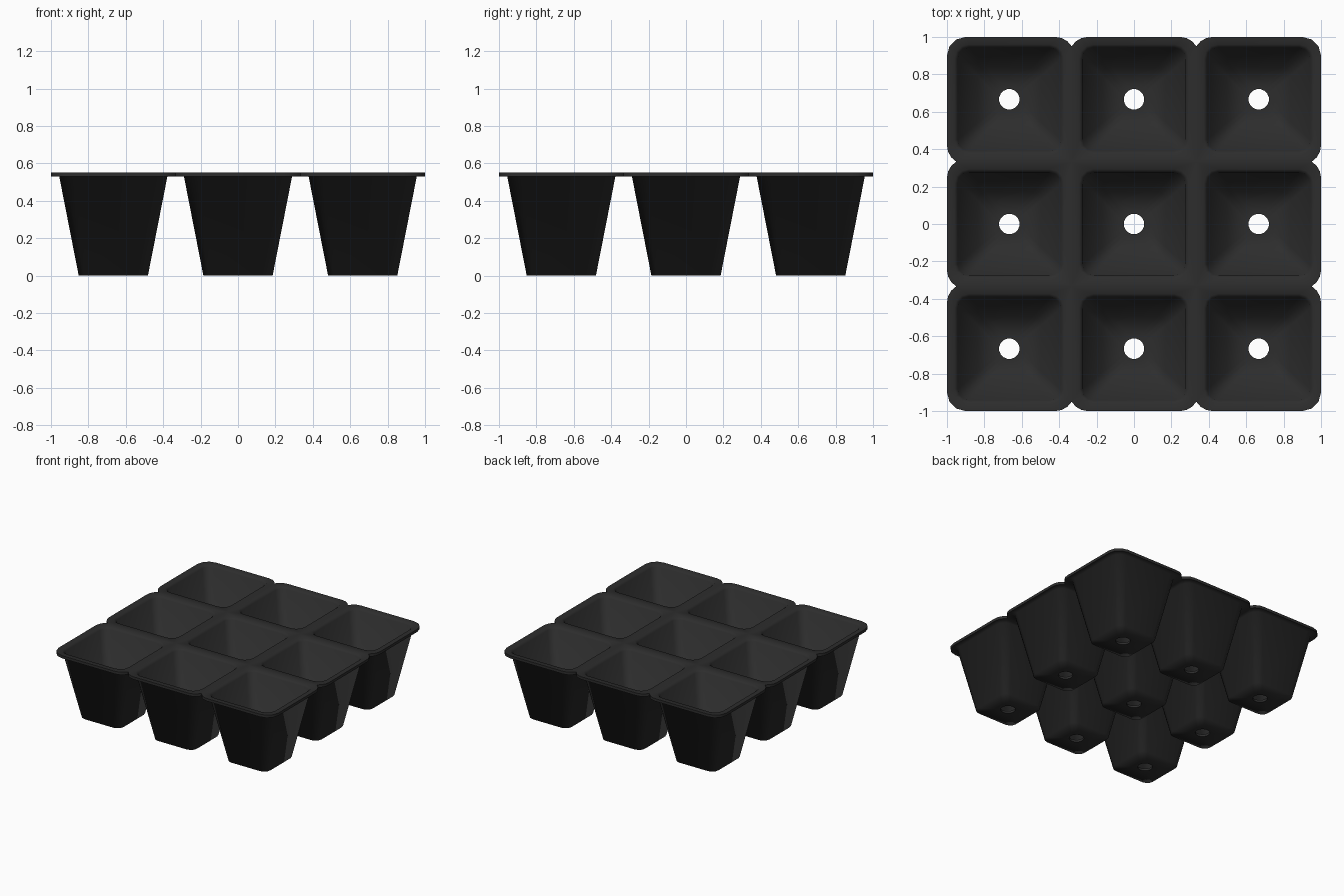
import bpy, bmesh
from math import sin, cos, radians

cube = bpy.data.objects.get("Cube")
if cube:
    bpy.data.objects.remove(cube, do_unlink=True)

H = 1 / 3          # half the cell pitch
R = 0.1            # rim corner radius
STEPS = 4          # points per corner
RIM_TOP, RIM_LOW = 0.552, 0.53
SIGNS = [(1, 1), (-1, 1), (-1, -1), (1, -1)]

plastic = bpy.data.materials.new("black plastic")
plastic.use_nodes = True
colour = (0.026, 0.026, 0.026, 1)
plastic.diffuse_color = colour
plastic.node_tree.nodes["Principled BSDF"].inputs["Base Color"].default_value = colour


def rounded_square(half, r):
    pts = []
    for q, (sx, sy) in enumerate(SIGNS):
        for k in range(STEPS):
            a = radians(90 * q + 90 * k / (STEPS - 1))
            pts.append((sx * (half - r) + r * cos(a), sy * (half - r) + r * sin(a)))
    return pts


def circle(r):
    n = 4 * STEPS
    step = 360 / n
    return [(r * cos(radians(step * (i + 0.5))), r * sin(radians(step * (i + 0.5))))
            for i in range(n)]


def rim_outline(col, row):
    """Cell outline: round at tray corners, notched between edge cells, square inside."""
    pts = []
    for q, (sx, sy) in enumerate(SIGNS):
        out_x, out_y = col == sx, row == sy
        corner = []
        for k in range(STEPS):
            t = k / (STEPS - 1)
            if out_x and out_y:
                a, cx, cy = 90 * t, H - R, H - R
            elif out_y:
                a, cx, cy = 30 + 60 * t, H - R * cos(radians(30)), H - R
            elif out_x:
                a, cx, cy = 60 * t, H - R, H - R * cos(radians(30))
            else:
                corner.append((sx * H, sy * H))
                continue
            corner.append((sx * (cx + R * cos(radians(a))), sy * (cy + R * sin(radians(a)))))
        pts += corner if q % 2 == 0 else corner[::-1]
    return pts


def edge_is_exposed(i, col, row):
    q, k = divmod(i, STEPS)
    sx, sy = SIGNS[q]
    if k < STEPS - 1:
        return col == sx or row == sy
    return [row == 1, col == -1, row == -1, col == 1][q]


bm = bmesh.new()


def add_ring(pts, z, ox, oy):
    return [bm.verts.new((x + ox, y + oy, z)) for x, y in pts]


def bridge(a, b, keep=lambda i: True):
    n = len(a)
    for i in range(n):
        if keep(i):
            j = (i + 1) % n
            bm.faces.new((a[i], a[j], b[j], b[i]))


# Nine tapered cells, each a closed shell from rim top, down the well, and back up
for col in (-1, 0, 1):
    for row in (-1, 0, 1):
        outline = rim_outline(col, row)
        sections = [
            (outline, RIM_TOP),
            (rounded_square(0.293, 0.075), RIM_TOP),
            (rounded_square(0.276, 0.06), 0.538),
            (rounded_square(0.17, 0.045), 0.018),
            (circle(0.055), 0.018),
            (circle(0.055), 0),
            (rounded_square(0.185, 0.055), 0),
            (rounded_square(0.289, 0.07), RIM_LOW),
            (outline, RIM_LOW),
        ]
        rings = [add_ring(p, z, col * 2 * H, row * 2 * H) for p, z in sections]
        for a, b in zip(rings, rings[1:]):
            bridge(a, b)
        # rim edge only where no neighbour adjoins
        bridge(rings[-1], rings[0], lambda i: edge_is_exposed(i, col, row))

bmesh.ops.remove_doubles(bm, verts=bm.verts, dist=0.0005)
bmesh.ops.recalc_face_normals(bm, faces=bm.faces)
mesh = bpy.data.meshes.new("seed_tray")
bm.to_mesh(mesh)
bm.free()
mesh.materials.append(plastic)

tray = bpy.data.objects.new("seed_tray", mesh)
bpy.context.collection.objects.link(tray)
bpy.context.view_layer.objects.active = tray
tray.select_set(True)
bpy.ops.object.shade_smooth_by_angle(angle=radians(84))
